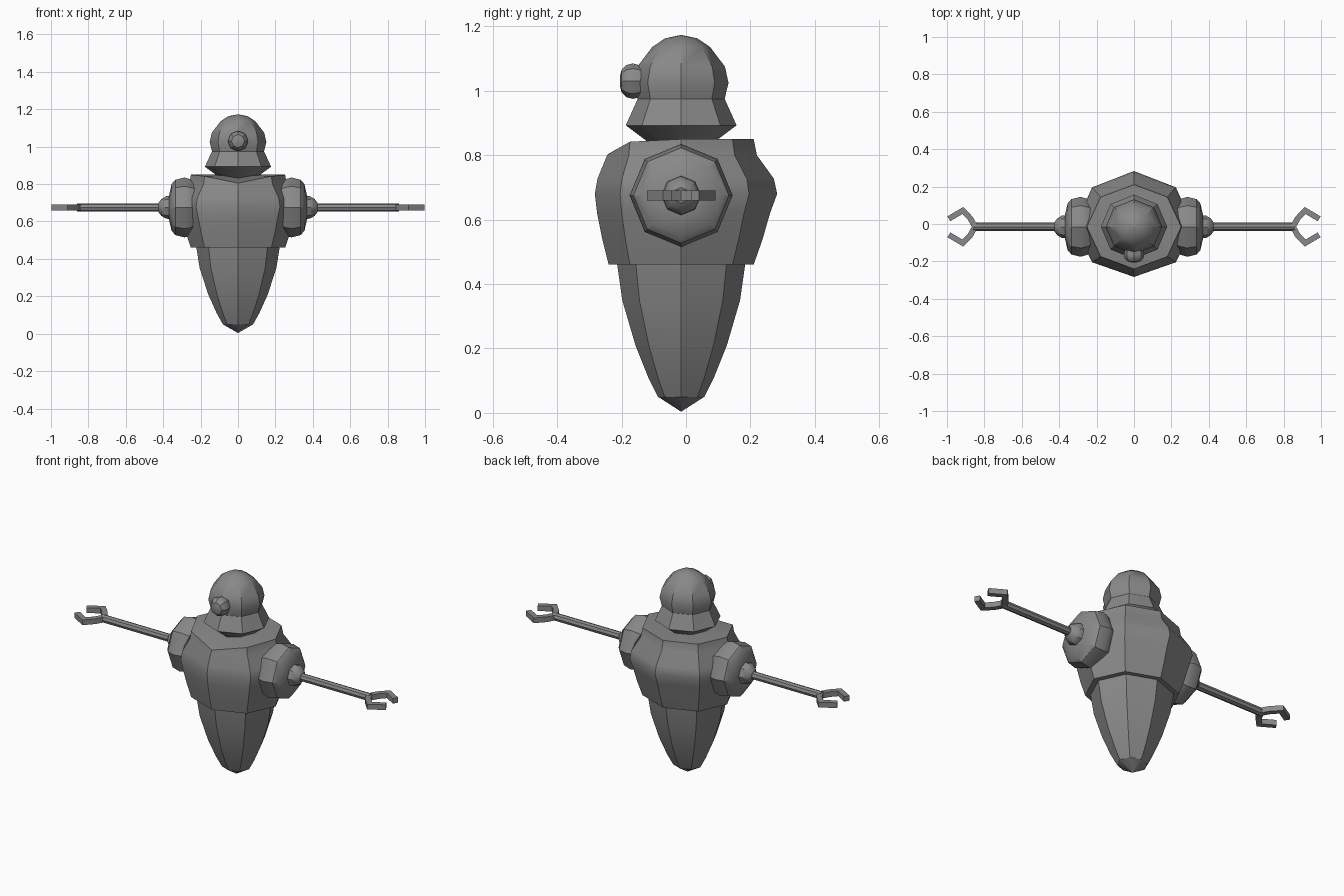
import bpy, bmesh, math
from mathutils import Vector, Matrix

if "Cube" in bpy.data.objects:
    bpy.data.objects.remove(bpy.data.objects["Cube"], do_unlink=True)

SIDES = 8
CENTRE_Y = -0.015
ARM_Z = 0.675

grey = bpy.data.materials.new("plain_grey")
grey.use_nodes = True
grey.diffuse_color = (0.25, 0.25, 0.25, 1)
grey.node_tree.nodes["Principled BSDF"].inputs["Base Color"].default_value = grey.diffuse_color


def finish(name, bm):
    bmesh.ops.recalc_face_normals(bm, faces=bm.faces)
    mesh = bpy.data.meshes.new(name)
    bm.to_mesh(mesh)
    bm.free()
    mesh.materials.append(grey)
    obj = bpy.data.objects.new(name, mesh)
    bpy.context.collection.objects.link(obj)
    bpy.ops.object.select_all(action="DESELECT")
    obj.select_set(True)
    bpy.context.view_layer.objects.active = obj
    bpy.ops.object.shade_smooth_by_angle(angle=math.radians(30))
    return obj


def loft(profile, stretch=1.0):
    """Stack octagon rings given as (height, front radius[, back radius])."""
    bm = bmesh.new()
    rings = []
    for height, front, *rest in profile:
        back = rest[0] if rest else front
        ring = []
        for i in range(SIDES):
            a = math.tau * i / SIDES
            s = math.sin(a)
            depth = back if s > 0 else front
            width = (front + back) / 2 * stretch
            ring.append(bm.verts.new((width * math.cos(a), depth * s, height)))
        rings.append(ring)
    for low, high in zip(rings, rings[1:]):
        for i in range(SIDES):
            j = (i + 1) % SIDES
            bm.faces.new((low[i], low[j], high[j], high[i]))
    # Close both ends with a fan
    for ring in (rings[0], rings[-1]):
        mid = bm.verts.new((0, 0, max(v.co.z for v in ring)))
        for i in range(SIDES):
            bm.faces.new((ring[i], ring[(i + 1) % SIDES], mid))
    return bm, rings


def place(bm, location, rotation=None):
    matrix = Matrix.Translation(location)
    if rotation:
        matrix = matrix @ rotation
    bmesh.ops.transform(bm, matrix=matrix, verts=bm.verts)


# Tapered lower body
bm, _ = loft([(0.005, 0.002), (0.05, 0.072), (0.11, 0.102), (0.21, 0.142),
              (0.35, 0.183), (0.47, 0.2)], 1.12)
place(bm, (0, CENTRE_Y, 0))
finish("lower_body", bm)

# Bulging upper body with a raised collar that dips at the front
bm, rings = loft([(0.46, 0.225), (0.54, 0.245, 0.253), (0.62, 0.261, 0.276),
                  (0.68, 0.268, 0.298), (0.727, 0.26, 0.288), (0.8, 0.23, 0.235),
                  (0.85, 0.225)], 1.12)
front = SIDES * 3 // 4
rings[-1][front].co.z = 0.805
for i in (front - 1, front + 1):
    rings[-1][i].co.z = 0.842
place(bm, (0, CENTRE_Y, 0))
finish("upper_body", bm)

# Domed head with a flared rim
bm, _ = loft([(0.79, 0.04), (0.85, 0.115), (0.893, 0.172), (0.975, 0.135),
              (1.025, 0.147), (1.075, 0.136), (1.136, 0.09), (1.163, 0.05),
              (1.173, 0.003)], 1.03)
place(bm, (0, CENTRE_Y, 0))
finish("head", bm)

# Single round eye
bm, _ = loft([(0, 0.048), (0.025, 0.05), (0.045, 0.055), (0.065, 0.05),
              (0.08, 0.035), (0.085, 0.015)])
place(bm, (0, -0.12, 1.03), Matrix.Rotation(math.pi / 2, 4, "X"))
finish("eye", bm)


def bar(points, half):
    """Square bar swept along a flat path, mitred at the corners."""
    bm = bmesh.new()
    rings = []
    pts = [Vector(p) for p in points]
    for i, p in enumerate(pts):
        before = (p - pts[i - 1]).normalized() if i else None
        after = (pts[i + 1] - p).normalized() if i + 1 < len(pts) else None
        before, after = before or after, after or before
        tangent = (before + after).normalized()
        side = Vector((-tangent.y, tangent.x)) * half / tangent.dot(after)
        rings.append([bm.verts.new((*(p + side * u), half * v))
                      for u, v in ((1, 1), (1, -1), (-1, -1), (-1, 1))])
    for a, b in zip(rings, rings[1:]):
        for i in range(4):
            j = (i + 1) % 4
            bm.faces.new((a[i], a[j], b[j], b[i]))
    bm.faces.new(rings[0])
    bm.faces.new(rings[-1])
    return bm


ARM_PARTS = {
    "shoulder": [(0.2, 0.12), (0.25, 0.15), (0.285, 0.16), (0.335, 0.148),
                 (0.355, 0.125), (0.37, 0.06)],
    "arm_joint": [(0.35, 0.062), (0.385, 0.06), (0.41, 0.045), (0.425, 0.025)],
    "arm_rod": [(0.4, 0.022), (0.86, 0.022)],
}
CLAW = [(0.85, 0), (0.875, 0.045), (0.915, 0.087), (0.99, 0.043)]

# Shoulders, arms and two-fingered claws on both sides
for side, sign in (("left", 1), ("right", -1)):
    turn = Matrix.Rotation(sign * math.pi / 2, 4, "Y")
    for part, profile in ARM_PARTS.items():
        bm, _ = loft(profile)
        place(bm, (0, CENTRE_Y, ARM_Z), turn)
        finish(f"{side}_{part}", bm)
    for finger, way in (("front", -1), ("back", 1)):
        bm = bar([(sign * x, way * y) for x, y in CLAW], 0.015)
        place(bm, (0, CENTRE_Y, ARM_Z))
        finish(f"{side}_claw_{finger}", bm)
